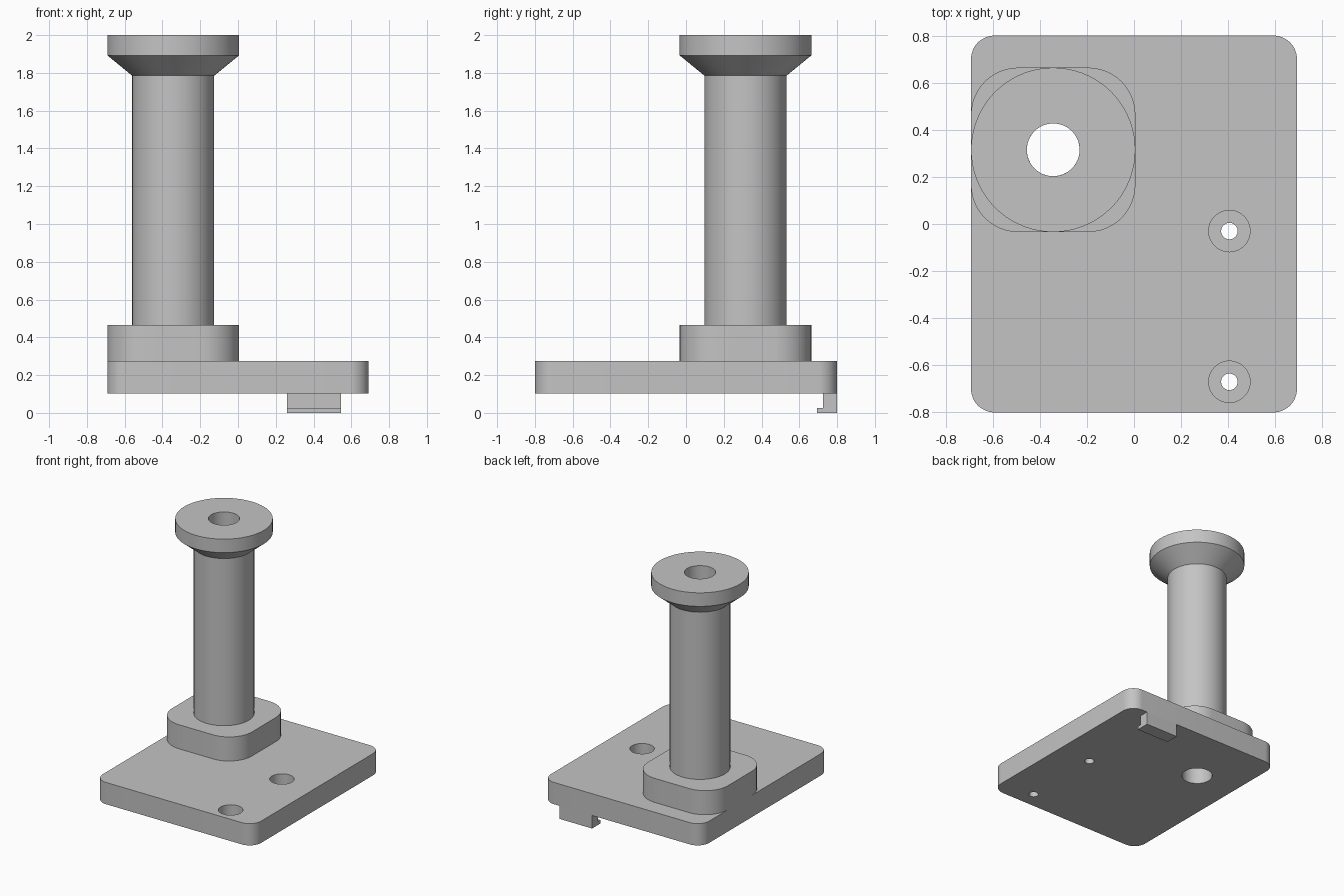
import bpy, bmesh, math
from mathutils import Matrix, Vector

cube = bpy.data.objects.get("Cube")
if cube:
    bpy.data.objects.remove(cube, do_unlink=True)

grey = bpy.data.materials.new("plain grey")
grey.use_nodes = True
colour = (0.55, 0.55, 0.55, 1)
grey.diffuse_color = colour
grey.node_tree.nodes["Principled BSDF"].inputs["Base Color"].default_value = colour

POST_X, POST_Y = -0.343, 0.315
BORE = 0.112
BASE_Z, BASE_TOP, BOSS_TOP = 0.103, 0.275, 0.465


def finish(name, bm):
    bmesh.ops.recalc_face_normals(bm, faces=bm.faces)
    mesh = bpy.data.meshes.new(name)
    bm.to_mesh(mesh)
    bm.free()
    obj = bpy.data.objects.new(name, mesh)
    bpy.context.collection.objects.link(obj)
    mesh.materials.append(grey)
    return obj


def smooth(obj):
    bpy.ops.object.select_all(action='DESELECT')
    obj.select_set(True)
    bpy.context.view_layer.objects.active = obj
    bpy.ops.object.shade_smooth_by_angle(angle=math.radians(30))


def prism(name, points, offset):
    """Extrude a closed outline along an offset vector."""
    bm = bmesh.new()
    face = bm.faces.new([bm.verts.new(p) for p in points])
    result = bmesh.ops.extrude_face_region(bm, geom=[face], use_keep_orig=True)
    moved = [v for v in result["geom"] if isinstance(v, bmesh.types.BMVert)]
    bmesh.ops.translate(bm, verts=moved, vec=offset)
    return finish(name, bm)


def rounded_plate(name, cx, cy, hx, hy, radius, z0, z1, steps=12):
    points = []
    for quarter, (sx, sy) in enumerate([(1, 1), (-1, 1), (-1, -1), (1, -1)]):
        for i in range(steps + 1):
            a = math.pi / 2 * (quarter + i / steps)
            points.append((cx + sx * (hx - radius) + radius * math.cos(a),
                           cy + sy * (hy - radius) + radius * math.sin(a), z0))
    return prism(name, points, Vector((0, 0, z1 - z0)))


def drill(obj, x, y, radius, z0, z1):
    """Cut a round vertical hole."""
    bm = bmesh.new()
    bmesh.ops.create_cone(bm, cap_ends=True, segments=48, radius1=radius,
                          radius2=radius, depth=z1 - z0,
                          matrix=Matrix.Translation((x, y, (z0 + z1) / 2)))
    cutter = finish("hole_cutter", bm)
    cutter.hide_render = True
    mod = obj.modifiers.new("hole", 'BOOLEAN')
    mod.operation, mod.solver, mod.object = 'DIFFERENCE', 'EXACT', cutter
    bpy.context.view_layer.objects.active = obj
    bpy.ops.object.modifier_apply(modifier=mod.name)
    bpy.data.objects.remove(cutter, do_unlink=True)


# Base plate with the post bore and two counterbored screw holes
base = rounded_plate("base_plate", 0, 0, 0.692, 0.8, 0.1, BASE_Z, BASE_TOP)
drill(base, POST_X, POST_Y, BORE, 0, 1)
for screw_y in (-0.03, -0.67):
    drill(base, 0.405, screw_y, 0.035, 0, 1)
    drill(base, 0.405, screw_y, 0.088, 0.17, 1)
smooth(base)

# Rounded boss under the post
boss = rounded_plate("post_boss", POST_X, POST_Y, 0.349, 0.349, 0.2, BASE_TOP, BOSS_TOP)
drill(boss, POST_X, POST_Y, BORE, 0, 1)
smooth(boss)

# Hollow post with flared cap, turned from a profile
profile = [(BORE, BOSS_TOP), (0.217, BOSS_TOP), (0.217, 1.785),
           (0.349, 1.893), (0.349, 2), (BORE, 2)]
bm = bmesh.new()
ring = [bm.verts.new((r, 0, z)) for r, z in profile]
edges = [bm.edges.new((ring[i], ring[(i + 1) % len(ring)])) for i in range(len(ring))]
bmesh.ops.spin(bm, geom=ring + edges, cent=(0, 0, 0), axis=(0, 0, 1),
               angle=math.tau, steps=72, use_merge=True)
bmesh.ops.remove_doubles(bm, verts=bm.verts, dist=0.0001)
bmesh.ops.translate(bm, verts=bm.verts, vec=(POST_X, POST_Y, 0))
smooth(finish("flared_post", bm))

# Hooked clip below the back edge
hook = [(0.8, BASE_Z), (0.8, 0), (0.694, 0), (0.694, 0.026), (0.725, 0.026), (0.725, BASE_Z)]
prism("hook_clip", [(0.26, y, z) for y, z in hook], Vector((0.285, 0, 0)))
